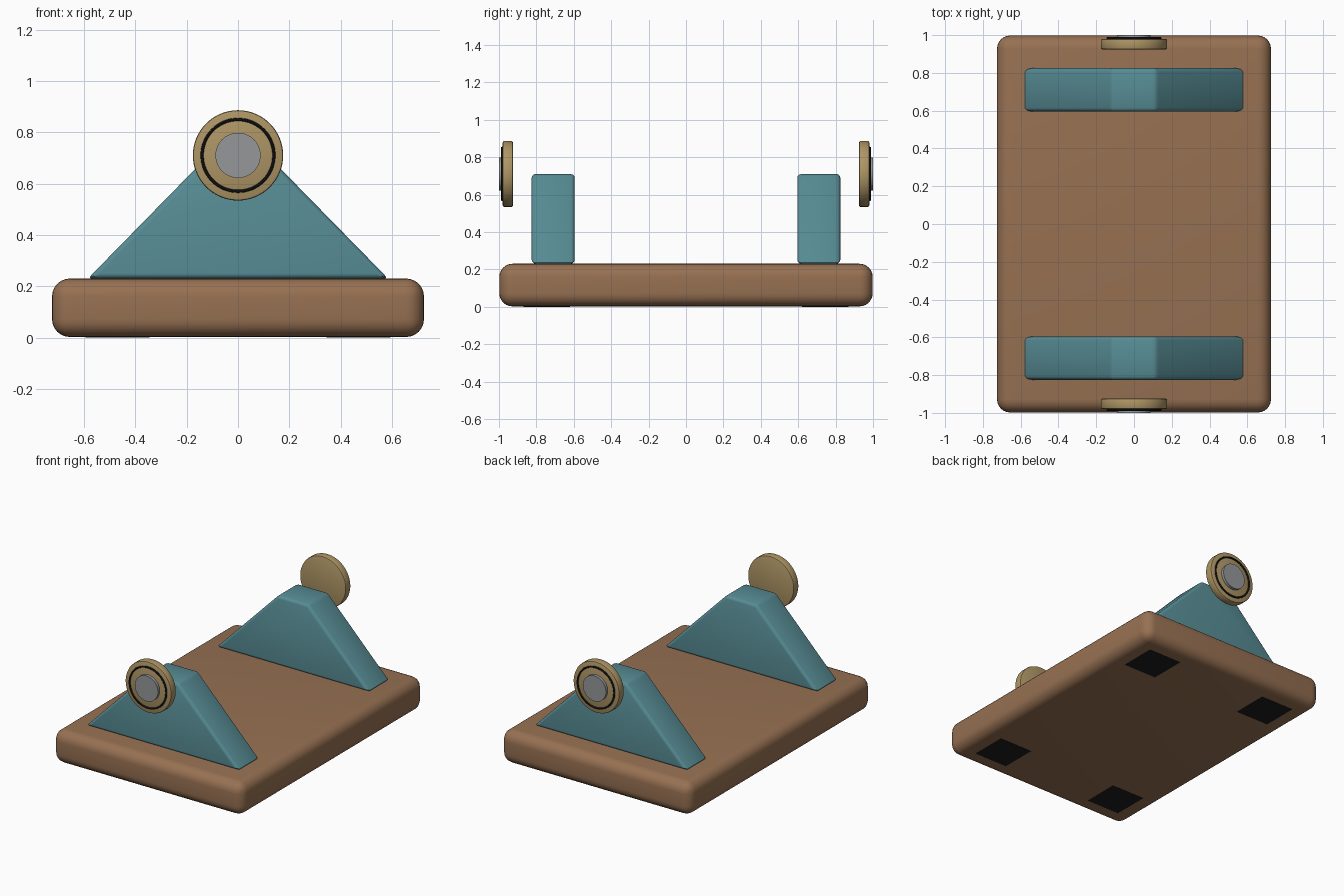
import bpy
import bmesh
import math
from mathutils import Matrix

cube = bpy.data.objects.get("Cube")
if cube:
    bpy.data.objects.remove(cube, do_unlink=True)


def make_material(name, colour):
    mat = bpy.data.materials.new(name)
    mat.use_nodes = True
    rgba = (*colour, 1)
    mat.diffuse_color = rgba
    mat.node_tree.nodes["Principled BSDF"].inputs["Base Color"].default_value = rgba
    return mat


brown = make_material("brown", (0.31, 0.165, 0.085))
teal = make_material("teal", (0.095, 0.265, 0.30))
brass = make_material("brass", (0.42, 0.30, 0.13))
grey = make_material("grey", (0.30, 0.31, 0.32))
black = make_material("black", (0.013, 0.013, 0.013))


def finish(obj, mat, bevel=0, segments=3):
    obj.data.materials.append(mat)
    bpy.ops.object.select_all(action="DESELECT")
    obj.select_set(True)
    bpy.context.view_layer.objects.active = obj
    if bevel:
        mod = obj.modifiers.new("Rounded edges", "BEVEL")
        mod.width = bevel
        mod.segments = segments
        mod.limit_method = "ANGLE"
        bpy.ops.object.modifier_apply(modifier=mod.name)
    bpy.ops.object.shade_smooth_by_angle(angle=math.radians(35))
    return obj


def from_bmesh(name, bm):
    bmesh.ops.recalc_face_normals(bm, faces=bm.faces)
    mesh = bpy.data.meshes.new(name)
    bm.to_mesh(mesh)
    bm.free()
    obj = bpy.data.objects.new(name, mesh)
    bpy.context.collection.objects.link(obj)
    return obj


def box(name, centre, size, mat, bevel=0, segments=3):
    bm = bmesh.new()
    bmesh.ops.create_cube(bm, size=1, matrix=Matrix.Translation(centre) @ Matrix.Diagonal((*size, 1)))
    return finish(from_bmesh(name, bm), mat, bevel, segments)


def disc(name, radius, y_inner, y_outer, z, mat, bevel=0):
    bm = bmesh.new()
    place = Matrix.Translation((0, (y_inner + y_outer) / 2, z)) @ Matrix.Rotation(math.pi / 2, 4, "X")
    bmesh.ops.create_cone(bm, cap_ends=True, segments=64, radius1=radius, radius2=radius,
                          depth=abs(y_outer - y_inner), matrix=place)
    return finish(from_bmesh(name, bm), mat, bevel, 2)


def trapezoid(name, y, depth, bottom, top, half_base, half_top, mat):
    bm = bmesh.new()
    profile = [(-half_base, bottom), (half_base, bottom), (half_top, top), (-half_top, top)]
    face = bm.faces.new([bm.verts.new((x, y - depth / 2, z)) for x, z in profile])
    new = bmesh.ops.extrude_face_region(bm, geom=[face])["geom"]
    bmesh.ops.translate(bm, vec=(0, depth, 0), verts=[v for v in new if isinstance(v, bmesh.types.BMVert)])
    return finish(from_bmesh(name, bm), mat, 0.02)


BASE_TOP = 0.23
HUB_Z = 0.71

# Rounded base slab
box("base", (0, 0, BASE_TOP / 2 + 0.001), (1.45, 1.996, BASE_TOP - 0.002), brown, 0.07, 6)

# Thin pads under the corners
for x_side, x_name in ((-1, "right"), (1, "left")):
    for y_side, y_name in ((-1, "front"), (1, "back")):
        box(f"{y_name}_{x_name}_foot", (0.47 * x_side, 0.745 * y_side, 0.004), (0.25, 0.25, 0.008), black)

# Supports and end caps, repeated front and back
for side, end in ((-1, "front"), (1, "back")):
    trapezoid(f"{end}_support", 0.71 * side, 0.23, BASE_TOP, HUB_Z, 0.585, 0.115, teal)
    disc(f"{end}_end_disc", 0.176, 0.925 * side, 0.98 * side, HUB_Z, brass, 0.008)
    disc(f"{end}_centre_cap", 0.088, 0.97 * side, 1.0 * side, HUB_Z, grey)
    bpy.ops.mesh.primitive_torus_add(major_radius=0.14, minor_radius=0.006, major_segments=64,
                                     minor_segments=10, location=(0, 0.983 * side, HUB_Z),
                                     rotation=(math.pi / 2, 0, 0))
    ring = bpy.context.object
    ring.name = f"{end}_ring"
    finish(ring, black)
